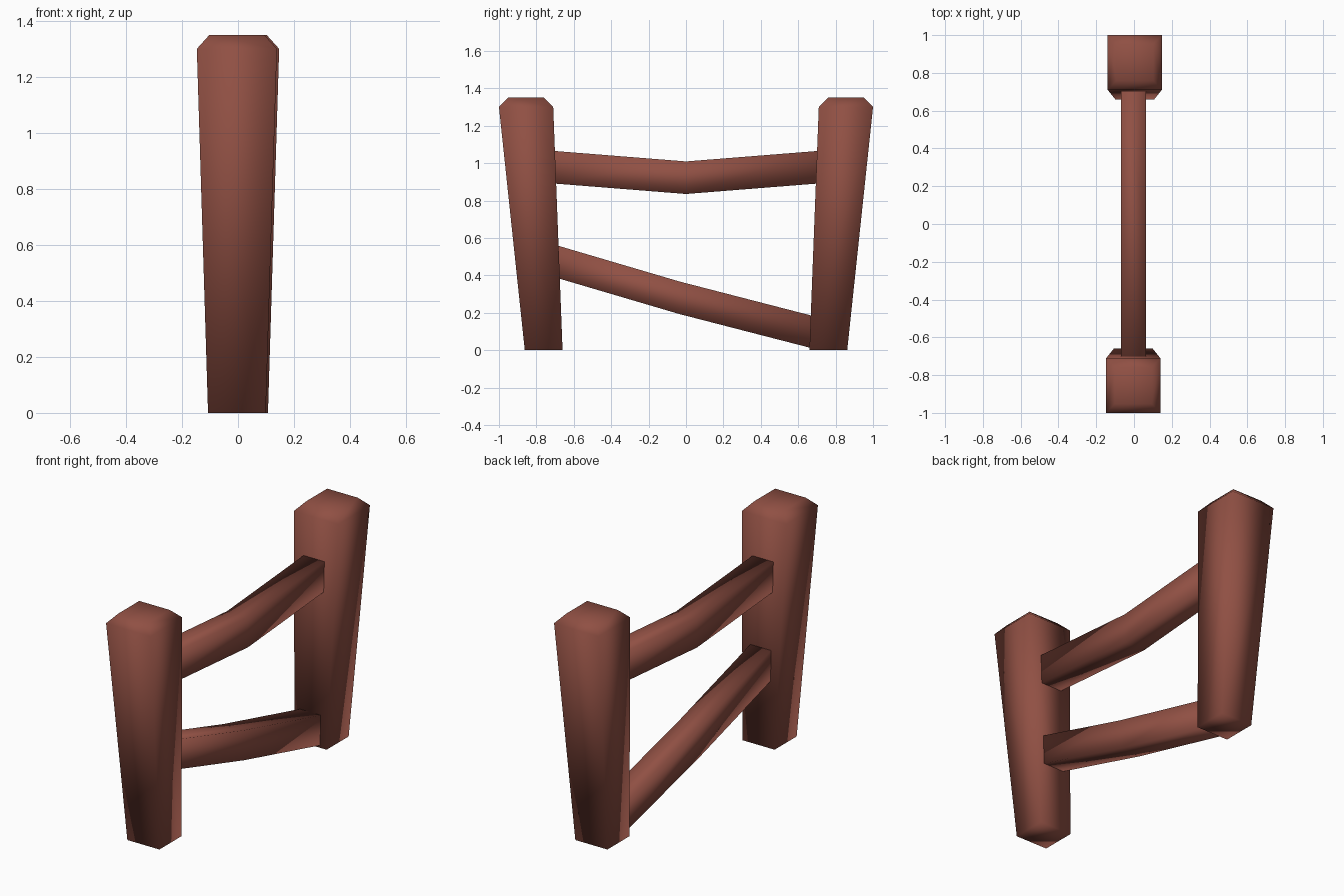
import bpy, bmesh

if "Cube" in bpy.data.objects:
    bpy.data.objects.remove(bpy.data.objects["Cube"])

wood = bpy.data.materials.new("red brown wood")
wood.diffuse_color = (0.28, 0.08, 0.057, 1)
wood.use_nodes = True
wood.node_tree.nodes["Principled BSDF"].inputs["Base Color"].default_value = wood.diffuse_color


def loft(name, rings):
    """Skin a chain of four-cornered rings, cap both ends, shade smooth."""
    bm = bmesh.new()
    loops = [[bm.verts.new(p) for p in ring] for ring in rings]
    for a, b in zip(loops, loops[1:]):
        for i in range(4):
            j = (i + 1) % 4
            bm.faces.new((a[i], a[j], b[j], b[i]))
    bm.faces.new(loops[0])
    bm.faces.new(loops[-1])
    bmesh.ops.recalc_face_normals(bm, faces=bm.faces)
    for f in bm.faces:
        f.smooth = True
    me = bpy.data.meshes.new(name)
    bm.to_mesh(me)
    bm.free()
    me.materials.append(wood)
    ob = bpy.data.objects.new(name, me)
    bpy.context.collection.objects.link(ob)


# Tapered posts leaning outward, with a chamfered top: z, half width, inner y, outer y
POST = [(0, 0.103, 0.66, 0.862), (1.3, 0.143, 0.71, 1.0), (1.35, 0.098, 0.76, 0.952)]
for name, s in (("front_post", -1), ("back_post", 1)):
    cx = 0.004 * s   # the two posts are turned copies, slightly off centre
    loft(name, [[(cx - w, s * a, z), (cx + w, s * a, z),
                 (cx + w, s * b, z), (cx - w, s * b, z)] for z, w, a, b in POST])

# Bent rails: centre line points y, z
RAILS = {
    "upper_rail": [(-0.73, 0.98), (0, 0.922), (0.73, 0.98)],
    "lower_rail": [(-0.72, 0.482), (-0.035, 0.28), (0.69, 0.093)],
}
for name, path in RAILS.items():
    loft(name, [[(-0.07, y, z - 0.087), (0.064, y, z - 0.087),
                 (0.064, y, z + 0.087), (-0.07, y, z + 0.087)] for y, z in path])
